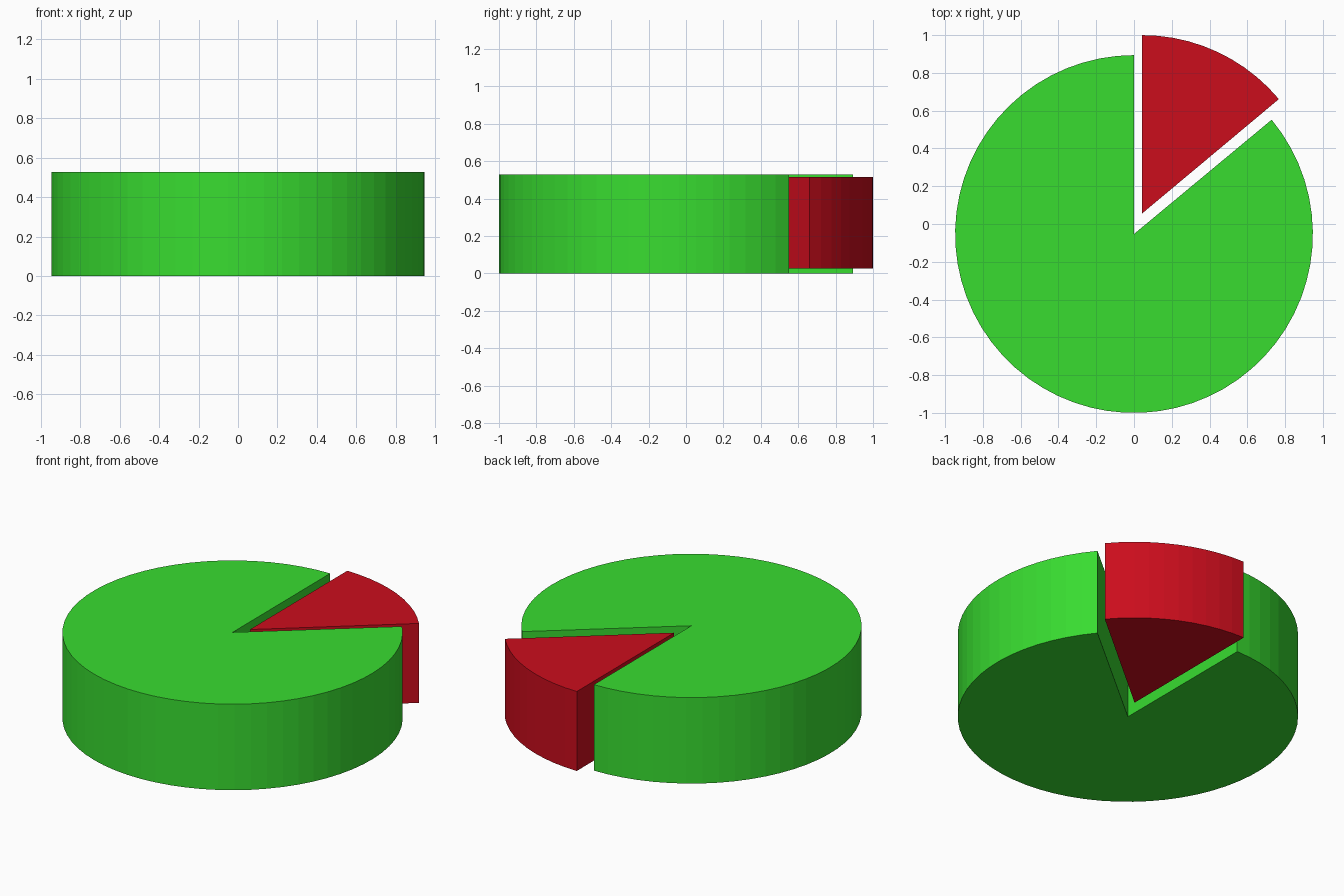
import bpy, bmesh
from math import cos, sin, radians

if "Cube" in bpy.data.objects:
    bpy.data.objects.remove(bpy.data.objects["Cube"])


def wedge(name, apex, radius, start, end, z0, z1, segments, color):
    """Extruded pie sector from angle start to end (degrees)."""
    bm = bmesh.new()
    outline = [bm.verts.new((apex[0], apex[1], z0))]
    for i in range(segments + 1):
        a = radians(start + (end - start) * i / segments)
        outline.append(bm.verts.new((apex[0] + radius * cos(a),
                                     apex[1] + radius * sin(a), z0)))
    base = bm.faces.new(outline)
    top = bmesh.ops.extrude_face_region(bm, geom=[base], use_keep_orig=True)
    verts = [v for v in top["geom"] if isinstance(v, bmesh.types.BMVert)]
    bmesh.ops.translate(bm, verts=verts, vec=(0, 0, z1 - z0))
    bmesh.ops.recalc_face_normals(bm, faces=bm.faces)
    mesh = bpy.data.meshes.new(name)
    bm.to_mesh(mesh)
    bm.free()
    mat = bpy.data.materials.new(name + "_color")
    mat.diffuse_color = color
    mat.use_nodes = True
    mat.node_tree.nodes["Principled BSDF"].inputs["Base Color"].default_value = mat.diffuse_color
    mesh.materials.append(mat)
    obj = bpy.data.objects.new(name, mesh)
    bpy.context.collection.objects.link(obj)
    return obj


CUT = 39.7  # lower edge of the missing slice, upper edge at 90 degrees

# Main pie body with the open notch
wedge("pie_body", (0, -0.053), 0.947, 90, 360 + CUT, 0, 0.528, 56,
      (0.04, 0.72, 0.03, 1))

# Pulled-out slice, slightly thinner than the body
wedge("pie_slice", (0.042, 0.055), 0.945, CUT + 0.2, 90, 0.027, 0.515, 10,
      (0.6, 0.004, 0.012, 1))
